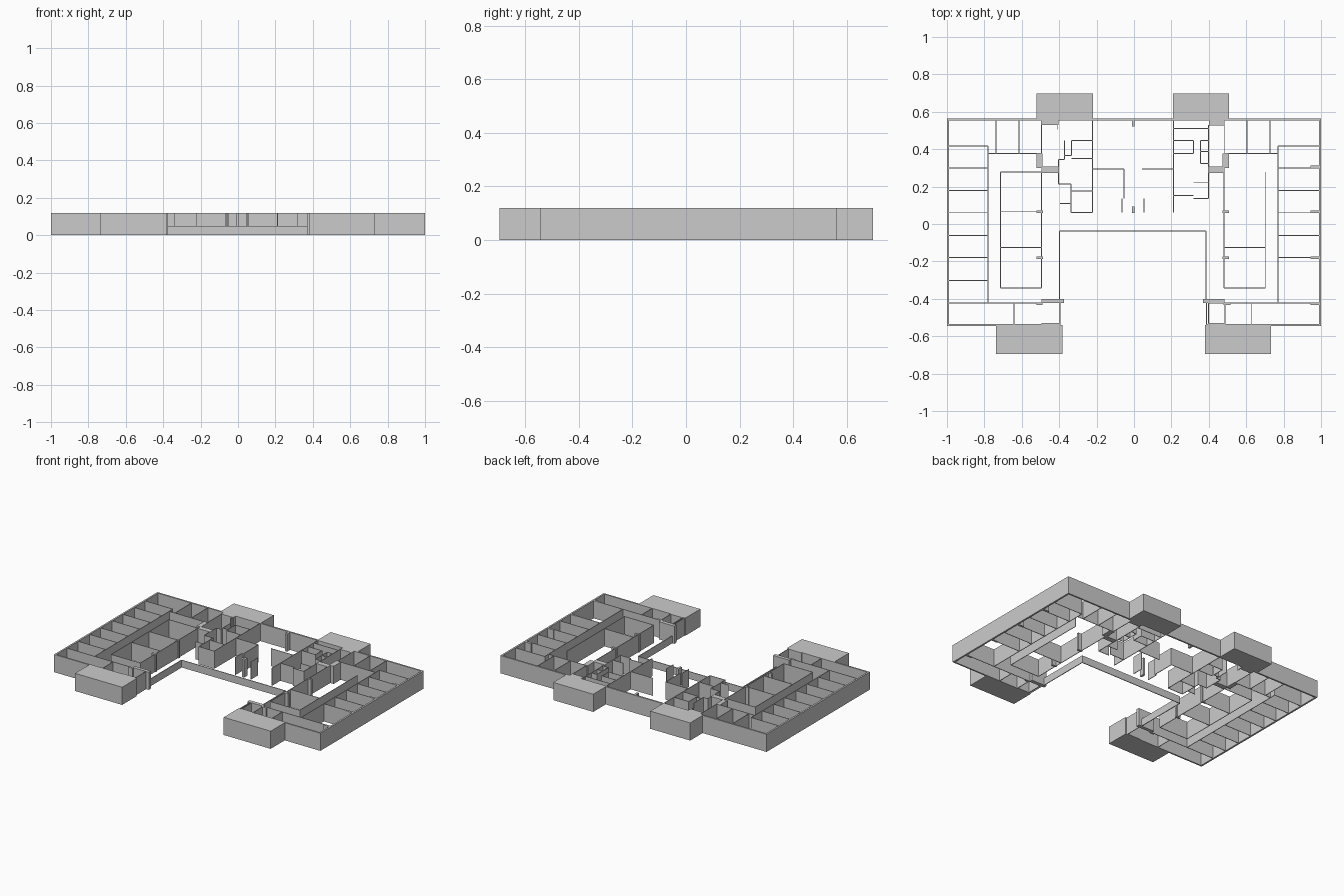
import bpy, bmesh

H = 0.12      # storey height
T = 0.004     # partition thickness


def build(name, boxes, h=H):
    """One mesh object made of upright boxes (x0, x1, y0, y1)."""
    bm = bmesh.new()
    for x0, x1, y0, y1 in boxes:
        geo = bmesh.ops.create_cube(bm, size=1)
        for v in geo["verts"]:
            v.co.x = x1 if v.co.x > 0 else x0
            v.co.y = y1 if v.co.y > 0 else y0
            v.co.z = h if v.co.z > 0 else 0
    me = bpy.data.meshes.new(name)
    bm.to_mesh(me)
    bm.free()
    ob = bpy.data.objects.new(name, me)
    bpy.context.collection.objects.link(ob)
    return ob


def across(*rows, t=T):
    """Walls running along x: (y, x0, x1)."""
    return [(a, b, y - t / 2, y + t / 2) for y, a, b in rows]


def along(*rows, t=T):
    """Walls running along y: (x, y0, y1)."""
    return [(x - t / 2, x + t / 2, a, b) for x, a, b in rows]


# Thick outer shell of the U-shaped building
build("outer_walls", [
    (-1, 1, 0.553, 0.564),
    (-1, -0.988, -0.545, 0.564), (0.988, 1, -0.545, 0.564),
    (-1, -0.392, -0.545, -0.535), (0.384, 1, -0.545, -0.535)])

# Solid stair towers outside the shell
build("back_left_tower", [(-0.52, -0.22, 0.56, 0.698), (-0.497, -0.405, 0.528, 0.57)])
build("back_right_tower", [(0.208, 0.508, 0.56, 0.698), (0.4, 0.483, 0.526, 0.57)])
build("front_left_tower", [(-0.737, -0.383, -0.696, -0.54), (-0.495, -0.396, -0.55, -0.53)])
build("front_right_tower", [(0.38, 0.733, -0.696, -0.54), (0.398, 0.484, -0.55, -0.53)])

# Low wall around the front court
build("court_low_wall",
      across((-0.037, -0.398, 0.385), t=0.005)
      + along((-0.398, -0.42, -0.037), (0.385, -0.42, -0.037), t=0.005), 0.05)

# Rows of cell rooms along both sides
cells_y = [0.417, 0.3, 0.179, 0.063, -0.062, -0.179]
build("left_cells", across(*[(y, -0.99, -0.781) for y in cells_y + [-0.302, -0.423]])
      + along((-0.781, -0.423, 0.417)))
build("right_cells", across(*[(y, 0.77, 0.99) for y in cells_y])
      + along((0.77, -0.423, 0.417)))

# Inner rooms of the wings
build("left_wing_rooms",
      across(*[(y, -0.714, -0.495) for y in (0.278, 0.065, -0.126, -0.342)])
      + along((-0.714, -0.342, 0.278), (-0.495, -0.342, 0.278)))
build("right_wing_rooms",
      across(*[(y, 0.481, 0.702) for y in (-0.126, -0.342)])
      + along((0.702, -0.342, 0.278), (0.481, -0.342, 0.278)))

# Rooms at the back corners and at the wing ends
build("left_corner_rooms",
      across((0.377, -0.781, -0.5), (-0.423, -0.99, -0.495))
      + along((-0.738, 0.377, 0.555), (-0.615, 0.377, 0.555), (-0.495, 0.377, 0.555),
              (-0.642, -0.538, -0.423), (-0.396, -0.54, -0.4)))
build("right_corner_rooms",
      across((0.377, 0.49, 0.77), (-0.423, 0.4, 0.99))
      + along((0.604, 0.377, 0.555), (0.727, 0.377, 0.555), (0.483, 0.377, 0.555),
              (0.487, -0.538, -0.423), (0.63, -0.538, -0.423),
              (0.387, -0.54, -0.4), (0.398, -0.54, -0.4)))

# Central hall
build("hall_walls",
      across((0.294, -0.222, -0.053), (0.294, 0.042, 0.211))
      + along((-0.222, 0.061, 0.555), (0.211, 0.061, 0.555),
              (-0.053, 0.136, 0.294), (-0.064, 0.061, 0.136), (0.053, 0.061, 0.136)))

# Small service rooms either side of the hall
build("left_service_rooms",
      across((0.447, -0.334, -0.222), (0.366, -0.372, -0.334), (0.35, -0.334, -0.222),
             (0.345, -0.404, -0.372), (0.214, -0.404, -0.337), (0.177, -0.337, -0.222),
             (0.11, -0.396, -0.337), (0.061, -0.337, -0.222))
      + along((-0.334, 0.366, 0.447), (-0.372, 0.345, 0.447), (-0.404, 0.214, 0.345),
              (-0.337, 0.061, 0.214), (-0.41, 0.505, 0.555)))
build("right_service_rooms",
      across((0.51, 0.211, 0.398), (0.447, 0.211, 0.318), (0.377, 0.211, 0.318),
             (0.447, 0.356, 0.398), (0.388, 0.356, 0.398), (0.323, 0.356, 0.398),
             (0.22, 0.318, 0.398), (0.152, 0.211, 0.318), (0.136, 0.318, 0.398))
      + along((0.318, 0.377, 0.447), (0.356, 0.323, 0.447), (0.398, 0.136, 0.53)))

# Thick piers at the wing joints
build("left_piers", [
    (-0.52, -0.49, 0.3, 0.377), (-0.495, -0.405, 0.273, 0.308),
    (-0.495, -0.374, -0.423, -0.4), (-0.52, -0.488, -0.434, -0.42)])
build("right_piers", [
    (0.474, 0.508, 0.3, 0.377), (0.398, 0.483, 0.273, 0.308),
    (0.368, 0.484, -0.423, -0.4), (0.478, 0.516, -0.434, -0.42)])

# Columns
cols = [(-0.011, 0.004, 0.52, 0.555), (-0.011, 0.004, 0.06, 0.094)]
for y in (0.066, -0.18):
    cols += [(-0.52, -0.486, y - 0.007, y + 0.007), (0.474, 0.508, y - 0.007, y + 0.007)]
for y in (0.307, 0.066, -0.18, -0.427):
    cols.append((0.945, 0.99, y - 0.007, y + 0.007))
build("columns", cols)
